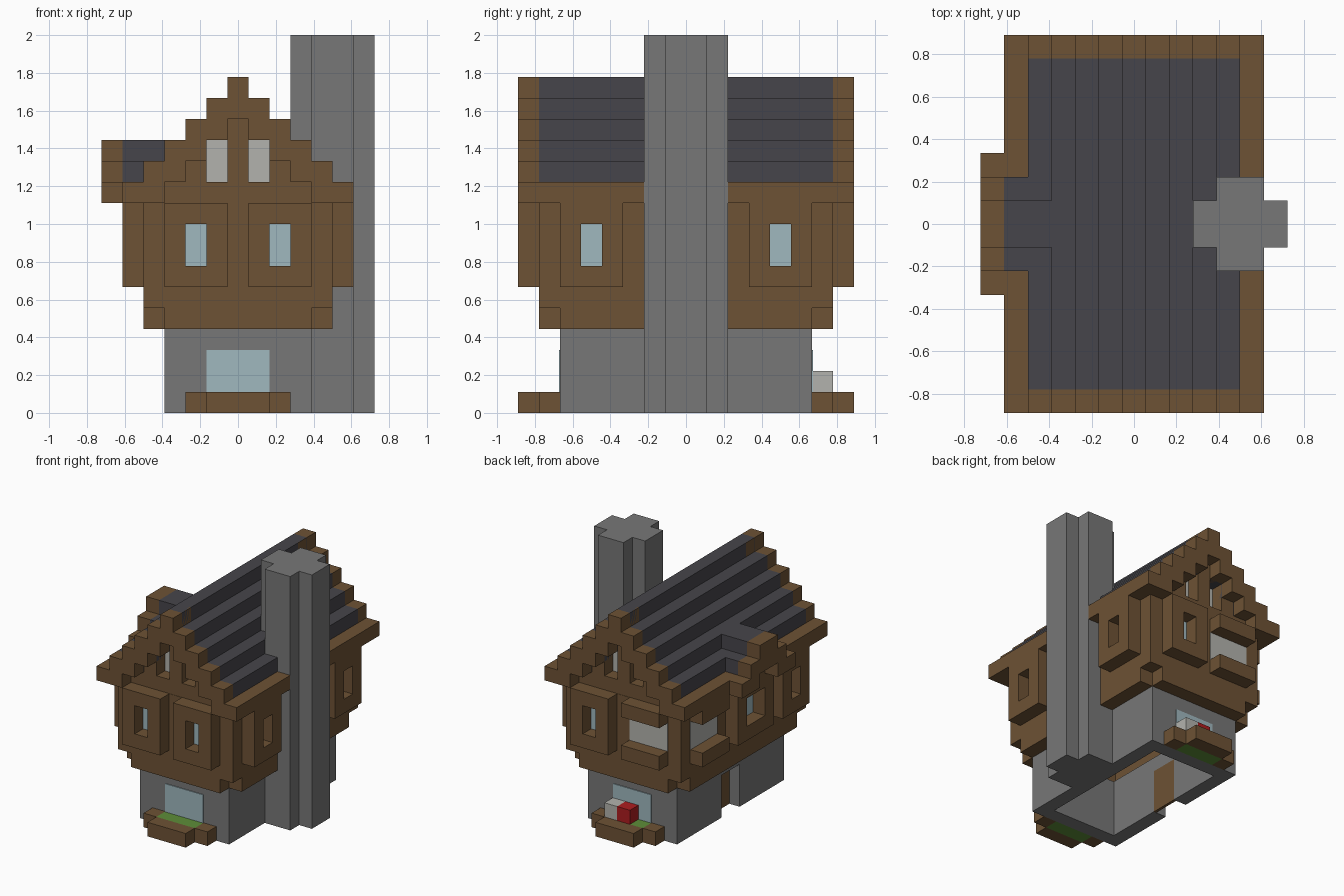
import bpy
import bmesh

U = 1 / 9  # size of one building block
PLATE = 0.06  # plate thickness in blocks

cube = bpy.data.objects.get("Cube")
if cube:
    bpy.data.objects.remove(cube, do_unlink=True)


def material(name, rgb):
    mat = bpy.data.materials.new(name)
    mat.use_nodes = True
    colour = (*rgb, 1)
    mat.diffuse_color = colour
    mat.node_tree.nodes["Principled BSDF"].inputs["Base Color"].default_value = colour
    return mat


timber = material("timber brown", (0.155, 0.085, 0.035))
stone = material("stone grey", (0.185, 0.185, 0.185))
slate = material("slate dark", (0.062, 0.06, 0.07))
glass = material("glass blue", (0.35, 0.48, 0.52))
plaster = material("plaster light grey", (0.45, 0.45, 0.42))
grass = material("grass green", (0.11, 0.27, 0.04))
red = material("flower red", (0.42, 0.012, 0.014))


def part(name, mat, boxes):
    """One object made of boxes, each (x0, x1, y0, y1, z0, z1) in blocks."""
    bm = bmesh.new()
    for x0, x1, y0, y1, z0, z1 in boxes:
        verts = bmesh.ops.create_cube(bm, size=1)["verts"]
        for v in verts:
            v.co.x = U * (x1 if v.co.x > 0 else x0)
            v.co.y = U * (y1 if v.co.y > 0 else y0)
            v.co.z = U * (z1 if v.co.z > 0 else z0)
    mesh = bpy.data.meshes.new(name)
    bm.to_mesh(mesh)
    bm.free()
    mesh.materials.append(mat)
    obj = bpy.data.objects.new(name, mesh)
    bpy.context.collection.objects.link(obj)
    return obj


def facing(side, t0, t1, d0, d1, z0, z1):
    """Box on one side of the house: t runs along the wall, d points outward."""
    axis, sign = side
    low, high = sorted((sign * d0, sign * d1))
    if axis == "x":
        return (low, high, t0, t1, z0, z1)
    return (t0, t1, low, high, z0, z1)


def ring(x, y, z0, z1):
    """Four walls, one block thick."""
    return [(-x, x, -y, 1 - y, z0, z1), (-x, x, y - 1, y, z0, z1),
            (-x, 1 - x, 1 - y, y - 1, z0, z1), (x - 1, x, 1 - y, y - 1, z0, z1)]


FRONT, BACK = ("y", -1), ("y", 1)
LEFT, RIGHT = ("x", 1), ("x", -1)
WALL = {"x": 4.5, "y": 7}

# Stone ground floor with a doorway on one side
base = ring(3.5, 6, 0, 4)
base[2:3] = [(-3.5, -2.5, -5, -1, 0, 4), (-3.5, -2.5, 1, 5, 0, 4),
             (-3.5, -2.5, -1, 1, 3, 4)]
part("stone_base", stone, base)
part("door", timber, [(-2.7, -2.5, -1, 1, 0, 3)])

# Cross-shaped chimney
part("chimney", stone, [(2.5, 6.5, -1, 1, 0, 18), (3.5, 5.5, -2, 2, 0, 18)])

# Overhanging timber storey with notched lower corners
beams = []
for s in (-1, 1):
    beams.append(facing(("y", s), -3.5, 3.5, 6, 7, 4, 5))
    beams.append(facing(("x", s), -6, 6, 3.5, 4.5, 4, 5))
part("lower_beams", timber, beams)
part("upper_walls", timber, ring(4.5, 7, 5, 10))


# Projecting window bays: a frame with a pane set back in it
def bay(name, side, t0, t1):
    d = WALL[side[0]]
    part(name + "_frame", timber, [
        facing(side, t0, t1, d, d + 1, 6, 7), facing(side, t0, t1, d, d + 1, 9, 10),
        facing(side, t0, t0 + 1, d, d + 1, 7, 9), facing(side, t1 - 1, t1, d, d + 1, 7, 9)])
    part(name + "_pane", glass, [facing(side, t0 + 1, t1 - 1, d, d + PLATE, 7, 9)])


bay("front_bay_right", FRONT, -3.5, -0.5)
bay("front_bay_left", FRONT, 0.5, 3.5)
bay("back_bay", BACK, 0.5, 3.5)
bay("left_bay_front", LEFT, -6, -3)
bay("left_bay_back", LEFT, 3, 6)
bay("right_bay_front", RIGHT, -6, -3)
bay("dormer_bay", RIGHT, -2, 2)


# Plastered panels between two ledges at one back corner
def ledge_panel(name, side, t0, t1):
    d = WALL[side[0]]
    part(name + "_ledges", timber, [facing(side, t0, t1, d, d + 1, z, z + 1) for z in (6, 9)])
    part(name + "_panel", plaster, [facing(side, t0, t1, d, d + PLATE, 7, 9)])


ledge_panel("back_ledge", BACK, -3.5, -0.5)
ledge_panel("right_ledge", RIGHT, 3, 6)

# Stepped roof, its verge boards and the gable walls below it
roof, verges, gables, eaves = [], [], [], []
for k in range(6):
    outer, inner, z = 5.5 - k, max(3.5 - k, 0), 10 + k
    for s in (-1, 1):
        x0, x1 = sorted((s * inner, s * outer))
        if k:
            roof.append((x0, x1, -7, 7, z, z + 1))
        else:
            eaves.append((x0, x1, -7, 7, z, z + 1))
        for end in (FRONT, BACK):
            verges.append(facing(end, x0, x1, 7, 8, z, z + 1))
            # The gable leaves an opening on each side of its centre post
            start = 1.5 if k in (1, 2) else 0
            if inner + 0.5 > start:
                g0, g1 = sorted((s * start, s * (inner + 0.5)))
                gables.append(facing(end, g0, g1, 6, 6.98, z, z + 1))
part("roof", slate, roof)
part("eaves", timber, eaves)
part("verge_boards", timber, verges)
for end in (FRONT, BACK):
    gables.append(facing(end, -0.5, 0.5, 6, 6.98, 11, 14))
part("gable_walls", timber, gables)
part("attic_panes", plaster, [facing(end, s - 0.5, s + 0.5, 6, 6 + PLATE, 11, 13)
                              for end in (FRONT, BACK) for s in (-1, 1)])

# Side dormer
part("dormer_roof", slate, [(-5.5, -4.5, -2, 2, 11, 12), (-5.5, -3.5, -1, 1, 12, 13)])
part("dormer_wall", timber, [(-5.48, -4.5, -2, 2, 10, 11)])
part("dormer_verge", timber, [(-6.5, -5.5, -3, -1, 10, 11), (-6.5, -5.5, 1, 3, 10, 11),
                              (-6.5, -5.5, -2, 2, 11, 12), (-6.5, -5.5, -1, 1, 12, 13)])

# Ground-floor windows with planters at both ends
for label, end in (("front", FRONT), ("back", BACK)):
    part(label + "_window", glass, [facing(end, -1.5, 1.5, 6, 6 + PLATE, 1, 3)])
    part(label + "_planter", timber, [facing(end, -1.5, 1.5, 7, 8, 0, 1),
                                      facing(end, -2.5, -1.5, 6, 7, 0, 1),
                                      facing(end, 1.5, 2.5, 6, 7, 0, 1)])
    part(label + "_grass", grass, [facing(end, -1.5, 1.5, 6, 7, 0, 1)])
part("pale_flower", plaster, [(0.5, 1.5, 6, 7, 1, 2)])
part("red_flower", red, [(-0.5, 0.5, 6, 7, 1, 2)])
